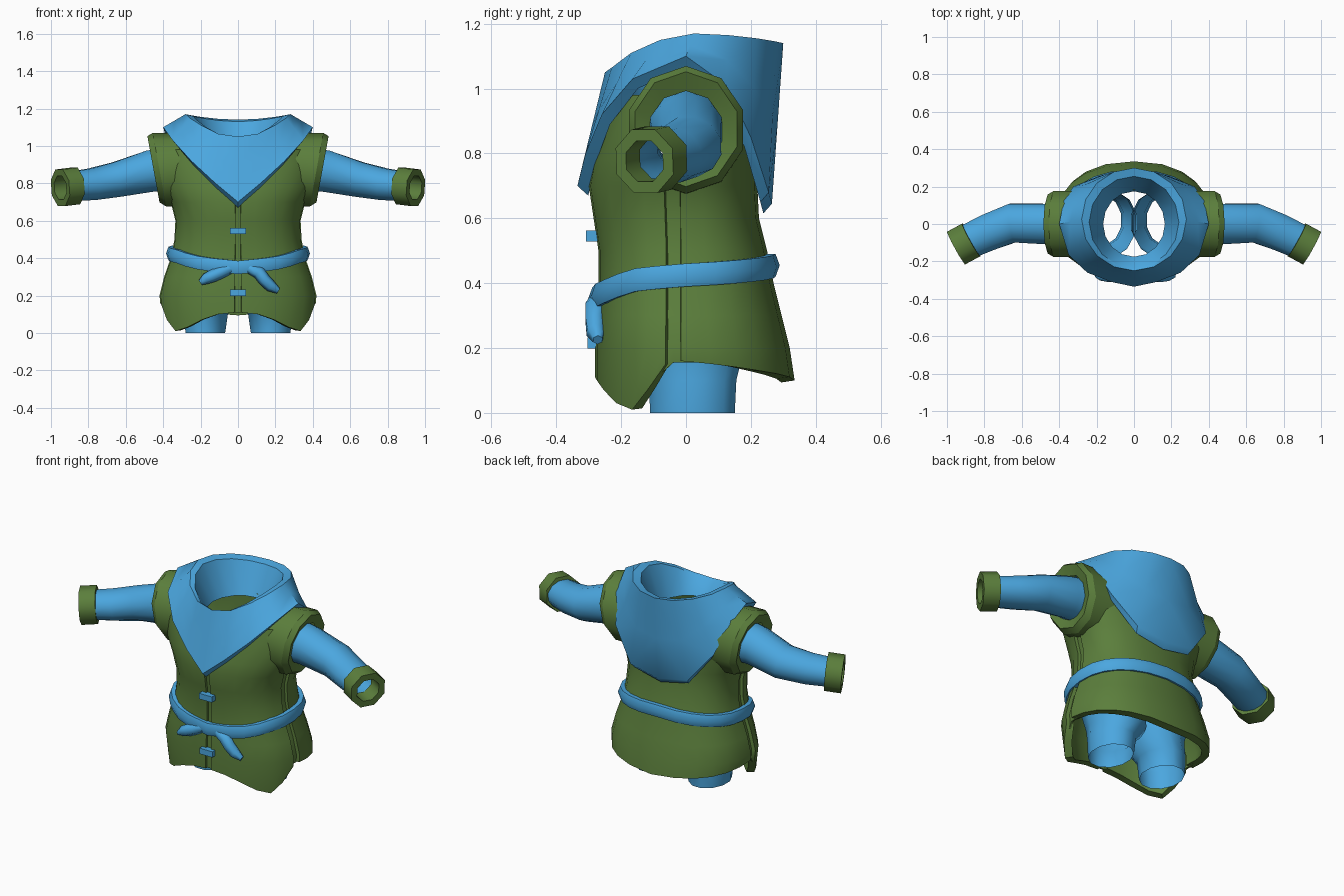
import bpy, bmesh, math
from mathutils import Vector

if "Cube" in bpy.data.objects:
    bpy.data.objects.remove(bpy.data.objects["Cube"])


def material(name, rgb):
    m = bpy.data.materials.new(name)
    m.diffuse_color = (*rgb, 1)
    m.use_nodes = True
    m.node_tree.nodes["Principled BSDF"].inputs["Base Color"].default_value = m.diffuse_color
    return m


BLUE = material("sky blue cloth", (0.07, 0.385, 0.74))
GREEN = material("moss green cloth", (0.105, 0.21, 0.045))


def interp(table, t):
    """Linear lookup in rows of (key, values...)."""
    if t <= table[0][0]:
        return table[0][1:]
    for a, b in zip(table, table[1:]):
        if t <= b[0]:
            f = (t - a[0]) / (b[0] - a[0])
            return [p + (q - p) * f for p, q in zip(a[1:], b[1:])]
    return table[-1][1:]


def skin(name, rows, mat, wrap=True, loop=False, cap=False,
         mirror=False, thick=0.0, cutter=None, angle=35):
    """Quad surface over rows of points, with optional modifiers."""
    bm = bmesh.new()
    vs = [[bm.verts.new(p) for p in r] for r in rows]
    n, m = len(vs), len(vs[0])
    for i in range(n if loop else n - 1):
        for j in range(m if wrap else m - 1):
            k, l = (i + 1) % n, (j + 1) % m
            bm.faces.new((vs[i][j], vs[i][l], vs[k][l], vs[k][j]))
    if cap:
        bm.faces.new(vs[0][::-1])
        bm.faces.new(vs[-1])
    me = bpy.data.meshes.new(name)
    bm.to_mesh(me)
    bm.free()
    ob = bpy.data.objects.new(name, me)
    bpy.context.collection.objects.link(ob)
    me.materials.append(mat)
    if mirror:
        ob.modifiers.new("mirror", 'MIRROR')
    if thick:
        s = ob.modifiers.new("thickness", 'SOLIDIFY')
        s.thickness, s.offset = thick, -1
    if cutter:
        b = ob.modifiers.new("armholes", 'BOOLEAN')
        b.operation, b.object, b.solver = 'DIFFERENCE', cutter, 'EXACT'
    bpy.ops.object.select_all(action='DESELECT')
    ob.select_set(True)
    bpy.context.view_layer.objects.active = ob
    bpy.ops.object.convert(target='MESH')
    bpy.ops.object.shade_smooth_by_angle(angle=math.radians(angle))
    return ob


def ring(c, d, ru, rv, n):
    """Ellipse of n points around centre c, facing along d."""
    c, d = Vector(c), Vector(d).normalized()
    u = Vector((1, 0, 0)) if abs(d.z) > 0.9 else Vector((0, 0, 1)).cross(d).normalized()
    v = d.cross(u)
    return [c + u * ru * math.cos(t) + v * rv * math.sin(t)
            for t in (2 * math.pi * (k + 0.5) / n for k in range(n))]


def tube(name, rings, mat, n=8, **kw):
    return skin(name, [ring(*r, n) for r in rings], mat, **kw)


# Torso section: height, half width, front depth, back depth
BODY = [(0, .395, .265, .345), (.1, .41, .28, .335), (.2, .42, .28, .32),
        (.3, .395, .275, .295), (.4, .36, .27, .27), (.5, .34, .27, .25),
        (.6, .335, .285, .225), (.7, .36, .30, .22), (.78, .405, .285, .22),
        (.9, .42, .25, .225), (.98, .395, .23, .225)]
# Hem height by angle from the front
HEM = [(0, .11), (12, .10), (25, .07), (40, .03), (55, .01), (68, .07), (80, .15),
       (88, .16), (130, .13), (180, .10)]


def body(a, z, scale=1.0):
    rx, rf, rb = interp(BODY, z)
    s, c = math.sin(math.radians(a)), math.cos(math.radians(a))
    x = rx * math.copysign(abs(s) ** .85, s)
    y = -(rf if c > 0 else rb) * math.copysign(abs(c) ** .85, c)
    return Vector((x * scale, y * scale, z))


def panel(name, angles, scale=1.0, top=1.06, **kw):
    zs = [0] + [r[0] for r in BODY[2:] if r[0] <= top]
    rows = [[body(a, z or interp(HEM, abs(a))[0], scale) for a in angles] for z in zs]
    return skin(name, rows, GREEN, wrap=False, **kw)


# Helper that opens the armholes
bpy.ops.mesh.primitive_cylinder_add(vertices=12, radius=.125, depth=2,
                                    location=(0, -.01, .88), rotation=(0, math.pi / 2, 0))
hole = bpy.context.object
hole.name = "armhole_cutter"
hole.hide_render = True

# Tunic: split front, back, and recessed strips in the gaps
panel("tunic_front", [1.4, 12, 25, 40, 55, 68, 80], mirror=True, thick=.042, cutter=hole)
panel("tunic_back", [88, 100, 115, 130, 145, 162, 180], mirror=True, thick=.042, cutter=hole)
panel("front_placket", [-5, 0, 5], .955, .7, thick=.01)
panel("side_gusset", [74, 84, 94], .955, .78, mirror=True, thick=.01)
bpy.data.objects.remove(hole)

# Shoulders flowing out of the torso into thick armhole bands
tilt = (.98, 0, -.18)
tube("shoulder", [((.27, 0, .87), tilt, .185, .20),
                  ((.42, 0, .873), tilt, .185, .20)], GREEN, n=10, mirror=True, angle=60)
tube("armhole_band", [((.42, 0, .873), tilt, .185, .20), ((.452, 0, .875), tilt, .165, .18),
                      ((.435, 0, .875), tilt, .115, .12)],
     GREEN, n=10, mirror=True, angle=40)

# Sleeves and cuffs
tube("sleeve", [((.36, 0, .875), (1, 0, -.1), .12, .125), ((.47, 0, .865), (1, 0, -.2), .112, .115),
                ((.65, .005, .82), (1, -.15, -.2), .108, .097),
                ((.78, -.045, .795), (1, -.4, -.15), .102, .088),
                ((.90, -.10, .782), (1, -.5, -.1), .095, .08)],
     BLUE, n=12, mirror=True, thick=.012, angle=60)
cd = (.87, -.48, -.08)
tube("cuff", [((.87, -.085, .786), cd, .108, .106), ((.95, -.128, .776), cd, .108, .106),
              ((.95, -.128, .776), cd, .07, .068), ((.87, -.085, .786), cd, .07, .068)],
     GREEN, loop=True, mirror=True, angle=50)

# Trouser legs, open at both ends
up = (0, 0, 1)
tube("trouser_leg", [((.175, .02, 0), up, .11, .135), ((.17, .02, .1), up, .12, .14),
                     ((.13, .01, .18), up, .15, .17), ((.155, 0, .34), up, .165, .19)],
     BLUE, n=12, mirror=True, angle=60)

# Hood collar: hem points and rim heights for nine angles, front to back
HEM_PTS = [(0, -.335, .70), (.12, -.31, .80), (.25, -.26, .92), (.35, -.165, 1.03),
           (.40, 0, 1.10), (.375, .125, 1.01), (.325, .20, .85), (.19, .255, .68), (0, .265, .645)]
RIM_Z = [1.05, 1.065, 1.11, 1.15, 1.17, 1.165, 1.155, 1.145, 1.14]
hem = [Vector(p) for p in HEM_PTS]
trig = [(math.sin(k * math.pi / 8), math.cos(k * math.pi / 8)) for k in range(9)]
rim = [Vector((.28 * s, .025 - .275 * c, z)) for (s, c), z in zip(trig, RIM_Z)]
lip = [Vector((.24 * s, .01 - .245 * c, z - .01)) for (s, c), z in zip(trig, RIM_Z)]
bowl = [Vector((.165 * s, -.175 * c, .96)) for s, c in trig]
under = [Vector((p.x * .93, p.y * .9, p.z - .03)) for p in hem]
mid = [(p + q) / 2 for p, q in zip(hem, rim)]
skin("hood_collar", [under, hem, mid, rim, lip, bowl], BLUE, wrap=False, mirror=True, angle=40)

# Belt following the waist
BELT_Z = [(0, .35), (30, .375), (60, .41), (90, .425), (180, .455)]
belt = []
for k in range(24):
    a = k * 15
    c = body(a, interp(BELT_Z, min(a, 360 - a))[0])
    out = Vector((c.x, c.y, 0)).normalized()
    belt.append([c + out * (.004 + .026 * math.cos(t)) + Vector((0, 0, .041 * math.sin(t)))
                 for t in (math.pi * j / 3 for j in range(6))])
skin("belt", [r[::-1] for r in belt], BLUE, loop=True, angle=65)


# Belt tails
def tail(name, pts, radii):
    pts = [Vector(p) for p in pts]
    rings = []
    for i, p in enumerate(pts):
        d = pts[min(i + 1, len(pts) - 1)] - pts[max(i - 1, 0)]
        rings.append((p, d, radii[i], radii[i]))
    tube(name, rings, BLUE, n=6, cap=True, angle=65)


tail("belt_tail_right", [(.06, -.272, .345), (.11, -.278, .325), (.14, -.28, .285),
                         (.175, -.278, .25), (.215, -.272, .225)], [.028, .036, .034, .032, .016])
tail("belt_tail_left", [(-.04, -.272, .345), (-.09, -.278, .325), (-.135, -.28, .305),
                        (-.17, -.278, .29), (-.20, -.272, .27)], [.028, .034, .034, .030, .016])

# Front clasps
for i, (z, y) in enumerate([(.545, -.288), (.215, -.283)]):
    bpy.ops.mesh.primitive_cube_add(size=1, location=(0, y, z))
    ob = bpy.context.object
    ob.name = f"clasp_{i + 1}"
    ob.scale = (.085, .04, .034)
    ob.data.materials.append(BLUE)
